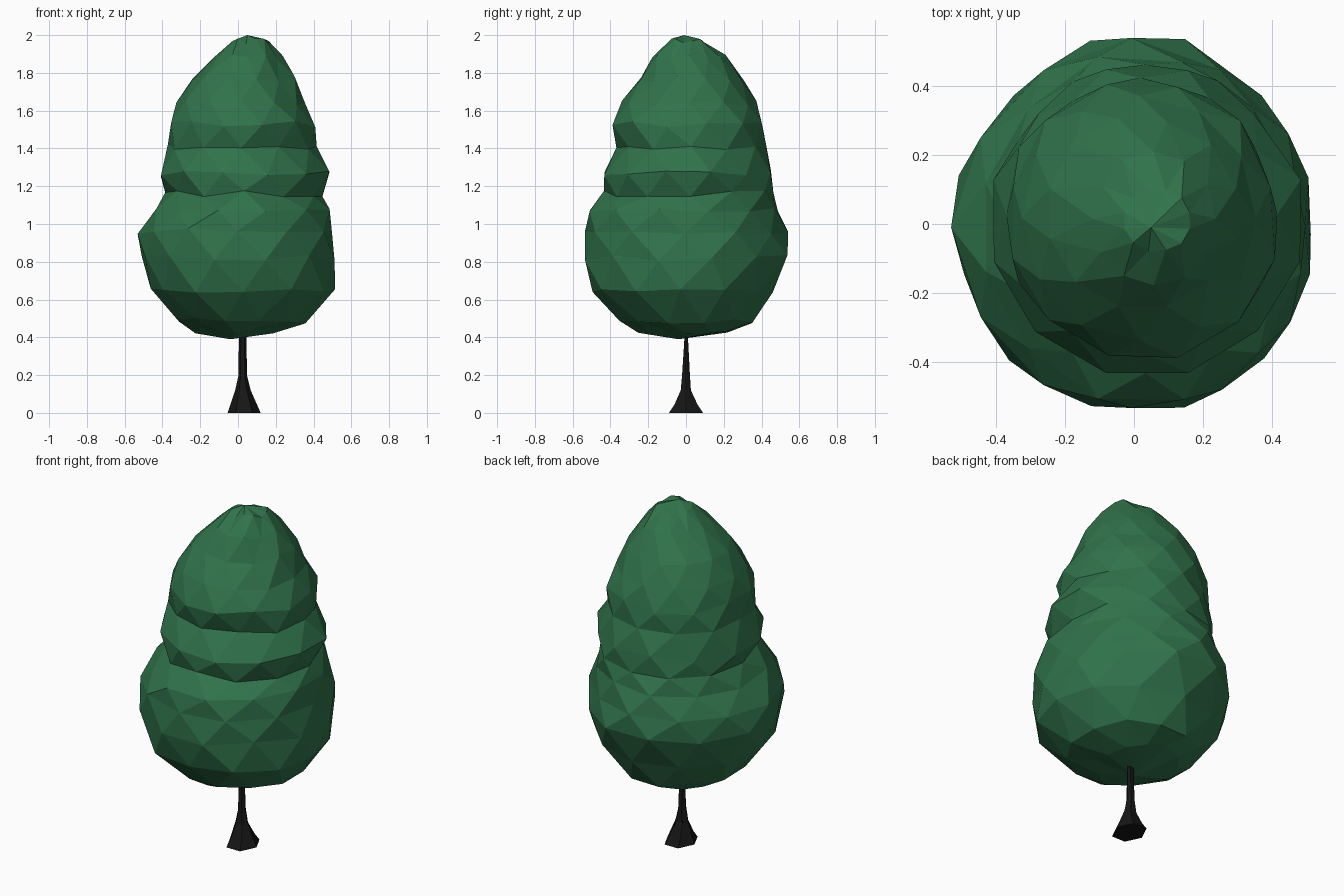
import bpy, bmesh, math, random

if "Cube" in bpy.data.objects:
    bpy.data.objects.remove(bpy.data.objects["Cube"])

random.seed(4)


def material(name, rgb):
    m = bpy.data.materials.new(name)
    m.diffuse_color = (*rgb, 1)
    m.use_nodes = True
    m.node_tree.nodes["Principled BSDF"].inputs["Base Color"].default_value = m.diffuse_color
    return m


def finish(bm, name, mat):
    bmesh.ops.triangulate(bm, faces=[f for f in bm.faces if len(f.verts) > 4])
    bmesh.ops.recalc_face_normals(bm, faces=bm.faces)
    me = bpy.data.meshes.new(name)
    bm.to_mesh(me)
    bm.free()
    me.materials.append(mat)
    ob = bpy.data.objects.new(name, me)
    bpy.context.collection.objects.link(ob)
    return ob


def loft(name, rings, sides, mat, jitter=0.0, stagger=False, poles=None):
    """Skin a stack of oval rings given as (z, xmin, xmax, ymin, ymax)."""
    bm = bmesh.new()
    loops = []
    for k, (z, x0, x1, y0, y1) in enumerate(rings):
        odd = stagger and k % 2
        grow = 1.015 if odd else 1.0
        loop = []
        for i in range(sides):
            a = math.tau * (i + (0.5 if odd else 0)) / sides
            r = grow * (1 + random.uniform(-1, 0.6) * jitter)
            loop.append(bm.verts.new((
                (x0 + x1) / 2 + (x1 - x0) / 2 * r * math.cos(a),
                (y0 + y1) / 2 + (y1 - y0) / 2 * r * math.sin(a),
                z + random.uniform(-0.5, 0.5) * jitter)))
        loops.append(loop)
    for k, (lo, up) in enumerate(zip(loops, loops[1:])):
        for i in range(sides):
            j = (i + 1) % sides
            if not stagger:
                bm.faces.new((lo[i], lo[j], up[j], up[i]))
            elif k % 2 == 0:
                bm.faces.new((lo[i], lo[j], up[i]))
                bm.faces.new((lo[j], up[j], up[i]))
            else:
                bm.faces.new((lo[i], up[j], up[i]))
                bm.faces.new((lo[i], lo[j], up[j]))
    if poles:
        for loop, p in zip((loops[0], loops[-1]), poles):
            v = bm.verts.new(p)
            for i in range(sides):
                bm.faces.new((loop[i], loop[(i + 1) % sides], v))
    else:
        bm.faces.new(loops[0])
        bm.faces.new(loops[-1])
    return finish(bm, name, mat)


green = material("leaf_green", (0.03, 0.17, 0.07))
black = material("bark_black", (0.008, 0.008, 0.008))

# Foliage: three stacked bulges with undercut creases
loft("foliage", [
    (0.435, -0.23, 0.19, -0.25, 0.25),
    (0.49, -0.32, 0.36, -0.36, 0.36),
    (0.65, -0.47, 0.53, -0.51, 0.45),
    (0.82, -0.51, 0.53, -0.55, 0.54),
    (0.96, -0.53, 0.515, -0.55, 0.53),
    (1.07, -0.45, 0.49, -0.51, 0.49),
    (1.16, -0.385, 0.45, -0.425, 0.47),
    (1.27, -0.41, 0.485, -0.435, 0.455),
    (1.41, -0.385, 0.42, -0.365, 0.42),
    (1.53, -0.365, 0.415, -0.40, 0.41),
    (1.64, -0.325, 0.36, -0.345, 0.38),
    (1.77, -0.25, 0.30, -0.25, 0.31),
    (1.88, -0.12, 0.235, -0.18, 0.21),
    (1.965, -0.03, 0.165, -0.08, 0.10),
], 12, green, jitter=0.035, stagger=True,
    poles=[(-0.04, -0.04, 0.39), (0.05, -0.01, 2.0)])

# Trunk: thin stem flaring into a faceted root base
loft("trunk", [
    (0.0, -0.055, 0.12, -0.105, 0.105),
    (0.045, -0.04, 0.10, -0.07, 0.07),
    (0.12, -0.015, 0.067, -0.032, 0.03),
    (0.20, 0.003, 0.047, -0.024, 0.024),
    (0.46, 0.005, 0.045, -0.005, 0.008),
], 6, black)
